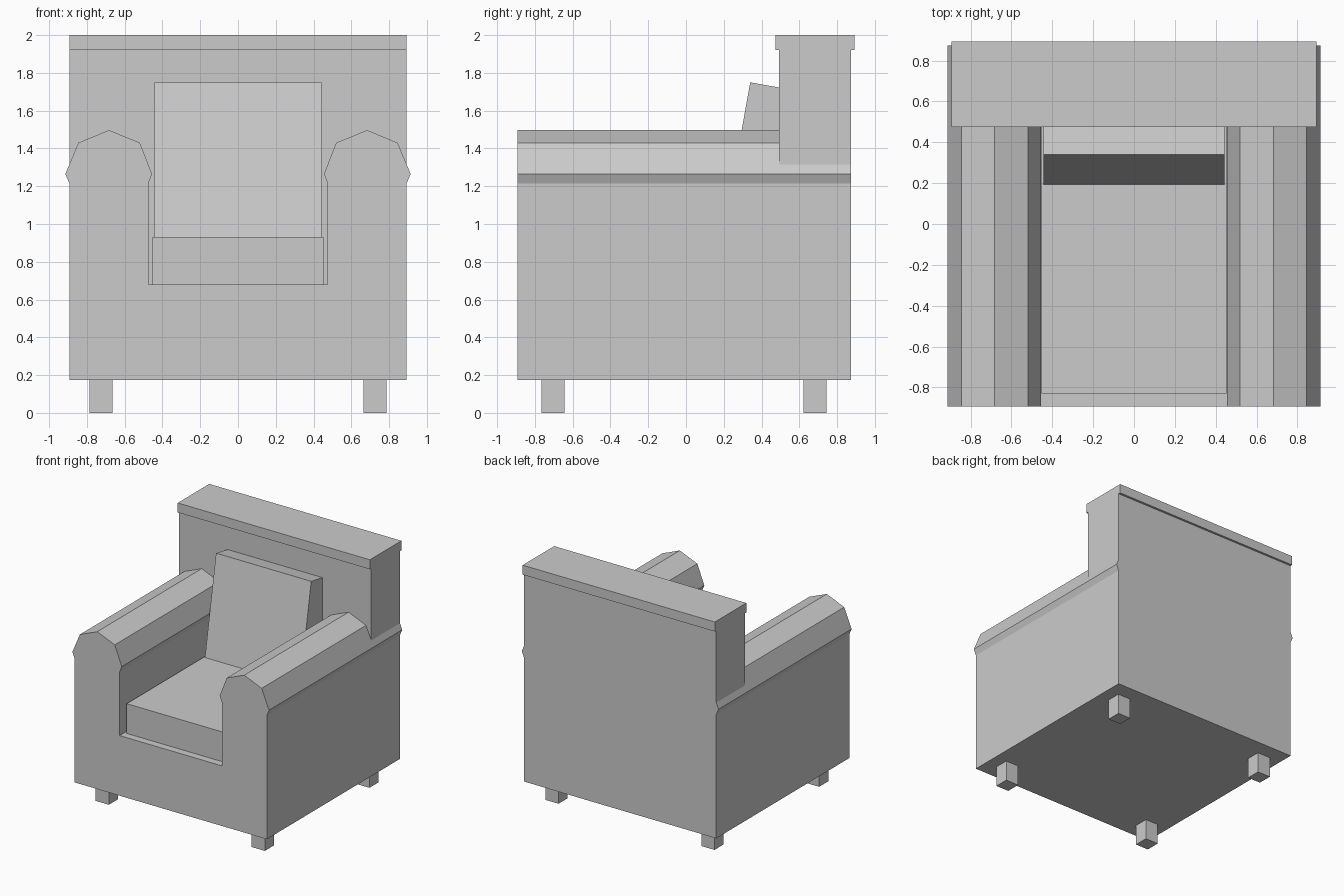
import bpy, bmesh, math
from mathutils import Matrix, Vector

if "Cube" in bpy.data.objects:
    bpy.data.objects.remove(bpy.data.objects["Cube"])


def finish(name, bm):
    bmesh.ops.recalc_face_normals(bm, faces=bm.faces[:])
    me = bpy.data.meshes.new(name)
    bm.to_mesh(me)
    bm.free()
    ob = bpy.data.objects.new(name, me)
    bpy.context.collection.objects.link(ob)
    return ob


def box(name, lo, hi):
    lo, hi = Vector(lo), Vector(hi)
    bm = bmesh.new()
    bmesh.ops.create_cube(bm, size=1, matrix=Matrix.Translation((lo + hi) / 2)
                          @ Matrix.Diagonal((*(hi - lo), 1)))
    return finish(name, bm)


def prism(name, half, y0, y1):
    """Mirror a right-half (x, z) outline and extrude it along y."""
    outline = half + [(-x, z) for x, z in reversed(half)]
    bm = bmesh.new()
    face = bm.faces.new([bm.verts.new((x, y0, z)) for x, z in outline])
    ext = bmesh.ops.extrude_face_region(bm, geom=[face])
    bmesh.ops.translate(bm, vec=(0, y1 - y0, 0),
                        verts=[v for v in ext["geom"] if isinstance(v, bmesh.types.BMVert)])
    return finish(name, bm)


W, FRONT, REAR, BACK_Y = 0.893, -0.893, 0.874, 0.493

# Base and rolled arms as one U-shaped section
roll = [(0.845, 1.43), (0.683, 1.497), (0.52, 1.43), (0.455, 1.265), (0.475, 1.215), (0.475, 0.68)]
prism("base_and_arms", [(W, 0.175), (W, 1.215), (0.914, 1.265)] + roll, FRONT, REAR)

# Backrest sits down over the arms, with an overhanging cap
prism("backrest", [(W, 1.92), (W, 1.315)] + roll, BACK_Y, REAR)
box("backrest_cap", (-W, 0.475, 1.92), (W, 0.893, 2.0))

# Cushions
box("seat_cushion", (-0.453, -0.83, 0.68), (0.453, BACK_Y, 0.93))
cushion = box("back_cushion", (-0.442, 0, -0.86), (0.442, 0.24, 0))
cushion.location = (0, 0.34, 1.75)
cushion.rotation_euler.x = math.radians(-10.2)

# Legs
for side, sx in (("left", -1), ("right", 1)):
    for end, y in (("front", -0.705), ("rear", 0.683)):
        x = sx * 0.725
        box(f"{end}_{side}_leg", (x - 0.061, y - 0.061, 0), (x + 0.061, y + 0.061, 0.175))
